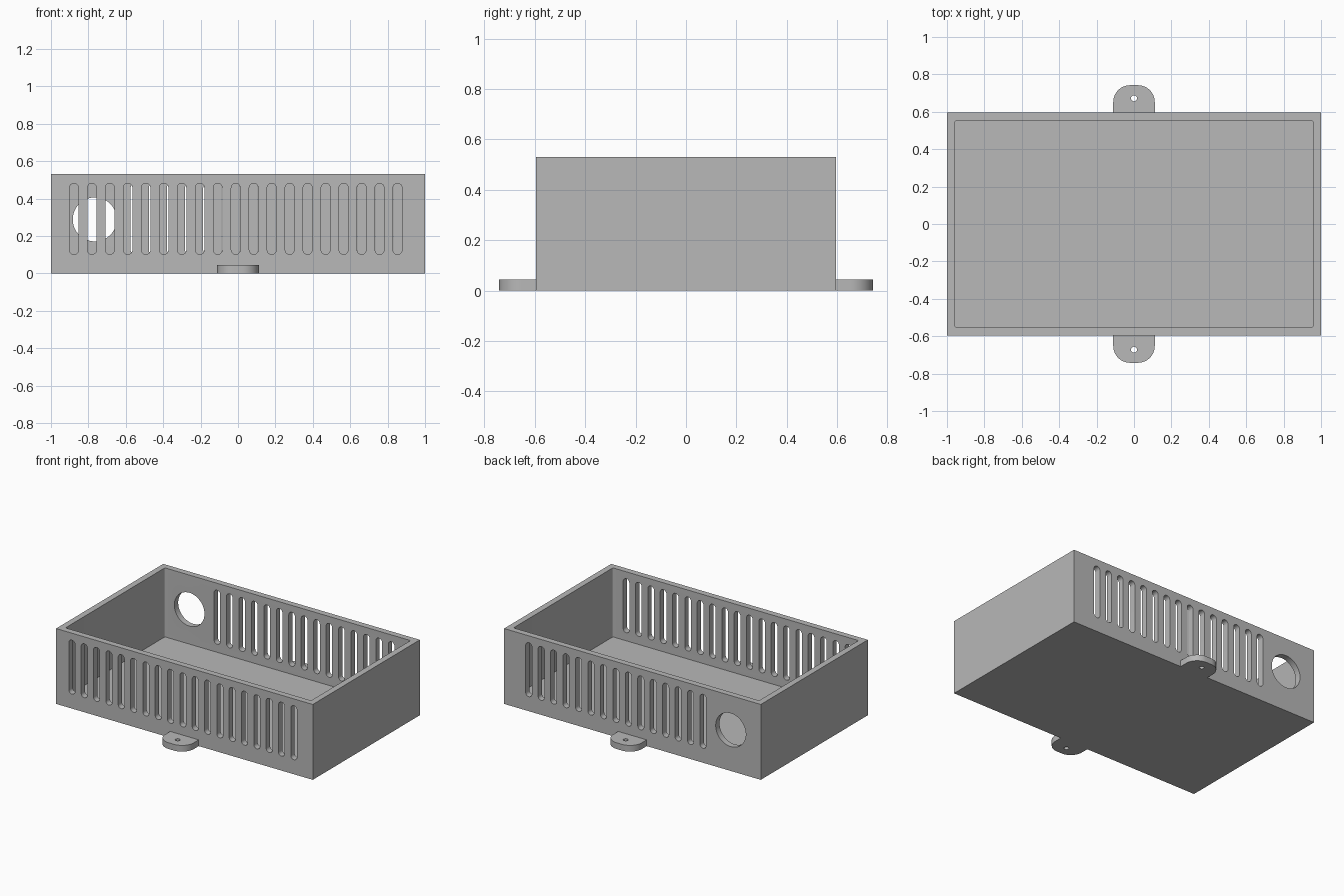
import bpy
import bmesh
import math
from mathutils import Matrix, Vector

if "Cube" in bpy.data.objects:
    bpy.data.objects.remove(bpy.data.objects["Cube"], do_unlink=True)

# Overall sizes
HALF_X, HALF_Y, HEIGHT = 1.0, 0.596, 0.531
WALL, FLOOR = 0.043, 0.045
TAB_HALF, TAB_END, TAB_THICK = 0.111, 0.742, 0.044

grey = bpy.data.materials.new("plain grey")
grey.use_nodes = True
colour = (0.48, 0.48, 0.48, 1)
grey.diffuse_color = colour
grey.node_tree.nodes["Principled BSDF"].inputs["Base Color"].default_value = colour


def rounded_rect(cx, cy, w, h, r_low, r_high, steps=12):
    """Outline of a rectangle whose lower and upper corners have their own radius."""
    points = []
    corners = [(1, 1, r_high), (-1, 1, r_high), (-1, -1, r_low), (1, -1, r_low)]
    for i, (sx, sy, r) in enumerate(corners):
        x, y = cx + sx * (w / 2 - r), cy + sy * (h / 2 - r)
        if r == 0:
            points.append((x, y))
            continue
        for k in range(steps + 1):
            a = (i + k / steps) * math.pi / 2
            points.append((x + r * math.cos(a), y + r * math.sin(a)))
    return points


def add_prism(bm, outline, start, end, matrix=None):
    """Extrude an outline from height start to height end."""
    face = bm.faces.new([bm.verts.new((x, y, start)) for x, y in outline])
    new = bmesh.ops.extrude_face_region(bm, geom=[face])["geom"]
    top = [v for v in new if isinstance(v, bmesh.types.BMVert)]
    bmesh.ops.translate(bm, verts=top, vec=Vector((0, 0, end - start)))
    if matrix:
        bmesh.ops.transform(bm, matrix=matrix, verts=list(set(face.verts) | set(top)))


def finish(name, bm):
    bmesh.ops.remove_doubles(bm, verts=bm.verts, dist=1e-5)
    bmesh.ops.recalc_face_normals(bm, faces=bm.faces)
    mesh = bpy.data.meshes.new(name)
    bm.to_mesh(mesh)
    bm.free()
    mesh.materials.append(grey)
    obj = bpy.data.objects.new(name, mesh)
    bpy.context.collection.objects.link(obj)
    return obj


def activate(obj):
    bpy.ops.object.select_all(action="DESELECT")
    obj.select_set(True)
    bpy.context.view_layer.objects.active = obj


def cut(obj, cutter):
    cutter.hide_render = True
    mod = obj.modifiers.new("cut", "BOOLEAN")
    mod.operation = "DIFFERENCE"
    mod.solver = "EXACT"
    mod.object = cutter
    activate(obj)
    bpy.ops.object.modifier_apply(modifier=mod.name)
    bpy.data.objects.remove(cutter, do_unlink=True)


# Open tray
bm = bmesh.new()
add_prism(bm, rounded_rect(0, 0, 2 * HALF_X, 2 * HALF_Y, 0, 0), 0, HEIGHT)
tray = finish("tray", bm)

bm = bmesh.new()
inner = rounded_rect(0, 0, 2 * (HALF_X - WALL), 2 * (HALF_Y - WALL), 0.01, 0.01, 4)
add_prism(bm, inner, FLOOR, HEIGHT + 0.1)
cut(tray, finish("cavity_cutter", bm))

# Vent slots in both long walls and the round cable hole at the back
upright = Matrix.Rotation(math.pi / 2, 4, "X")
bm = bmesh.new()
for side, first, pitch, count in ((1, -0.877, 0.0961, 19), (-1, -0.55, 0.097, 15)):
    span = sorted((side * (HALF_Y - 0.1), side * (HALF_Y + 0.1)))
    for i in range(count):
        slot = rounded_rect(first + i * pitch, 0.292, 0.048, 0.38, 0.0239, 0.0239, 8)
        add_prism(bm, slot, *span, upright)
hole = rounded_rect(-0.766, 0.289, 0.235, 0.235, 0.1175, 0.1175, 16)
add_prism(bm, hole, -HALF_Y - 0.1, -HALF_Y + 0.1, upright)
cut(tray, finish("vent_cutter", bm))

# Screw tabs, front and back
tabs = []
for name, side in (("front_tab", -1), ("back_tab", 1)):
    flip = Matrix.Diagonal((1, side, 1, 1))
    bm = bmesh.new()
    outline = rounded_rect(0, (HALF_Y + TAB_END) / 2, 2 * TAB_HALF, TAB_END - HALF_Y, 0, 0.09)
    add_prism(bm, outline, 0, TAB_THICK, flip)
    tab = finish(name, bm)
    bm = bmesh.new()
    add_prism(bm, rounded_rect(0, 0.672, 0.032, 0.032, 0.016, 0.016, 5), -0.1, 0.1, flip)
    cut(tab, finish("screw_hole_cutter", bm))
    tabs.append(tab)

for obj in [tray] + tabs:
    activate(obj)
    bpy.ops.object.shade_smooth_by_angle(angle=math.radians(30))
